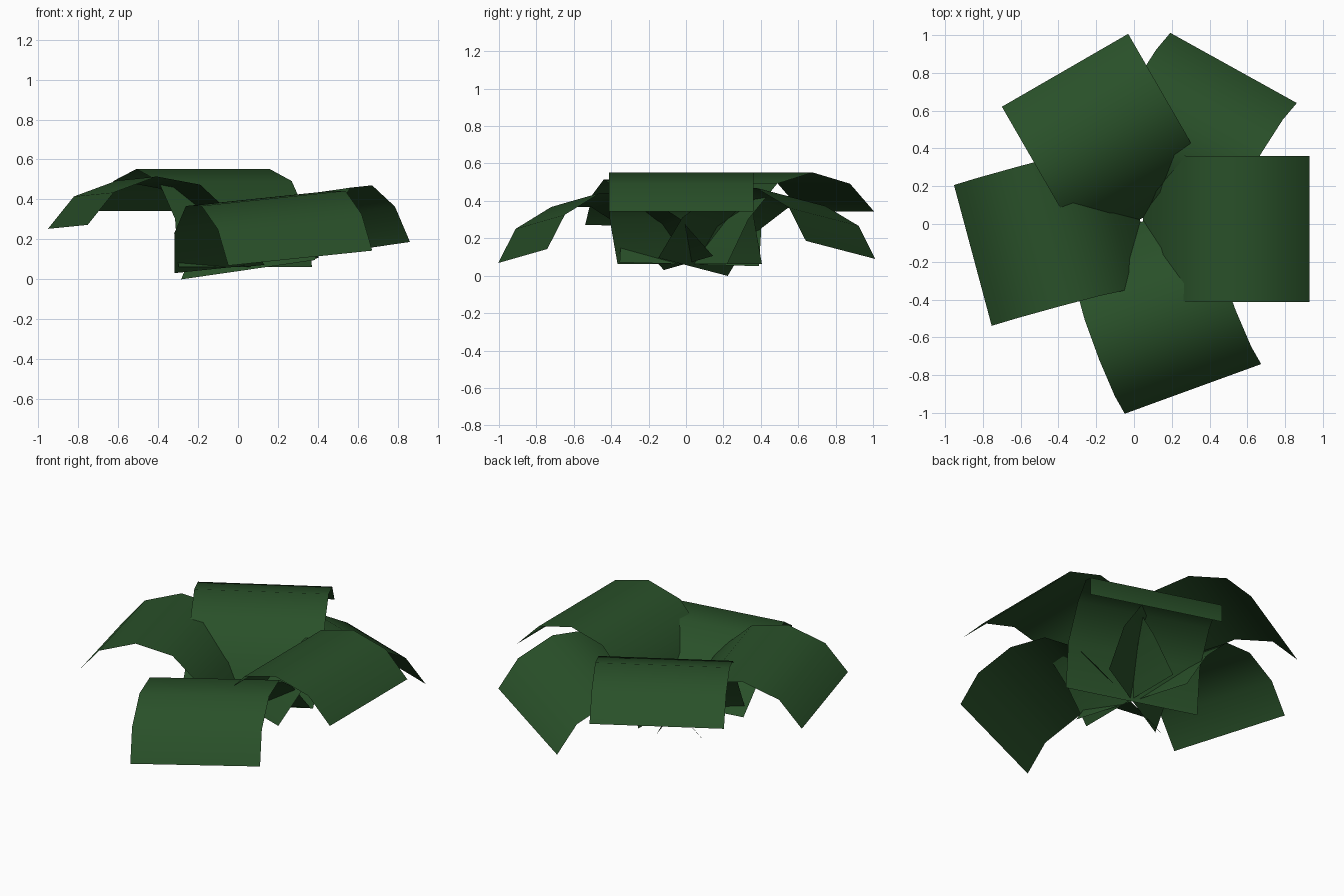
import bpy, bmesh, math
from mathutils import Matrix, Vector

if "Cube" in bpy.data.objects:
    bpy.data.objects.remove(bpy.data.objects["Cube"])

green = bpy.data.materials.new("dark leaf green")
green.diffuse_color = (0.022, 0.08, 0.022, 1)
green.use_nodes = True
green.node_tree.nodes["Principled BSDF"].inputs["Base Color"].default_value = green.diffuse_color

HALF_WIDTH = 0.386
# arching leaf profile: outward, sideways, up
PROFILE = [(0.008, 0.0, 0.0), (0.115, -0.042, 0.24), (0.29, -0.046, 0.43),
           (0.51, -0.046, 0.49), (0.74, -0.046, 0.43), (0.89, -0.046, 0.28)]


def leaf(name, heading, pitch, roll, base_z, shift=0.0):
    """One broad curved leaf sheet, tilted and turned about the plant centre."""
    m = (Matrix.Translation((0.04, 0.02, base_z))
         @ Matrix.Rotation(math.radians(heading), 4, 'Z')
         @ Matrix.Translation((shift, 0, 0))
         @ Matrix.Rotation(math.radians(roll), 4, 'X')
         @ Matrix.Rotation(math.radians(pitch), 4, 'Y'))
    bm = bmesh.new()
    rows = [[bm.verts.new(m @ Vector((u, v + s * HALF_WIDTH, z))) for s in (-1, 1)]
            for u, v, z in PROFILE]
    for a, b in zip(rows, rows[1:]):
        bm.faces.new((a[0], b[0], b[1], a[1])).smooth = True
    mesh = bpy.data.meshes.new(name)
    bm.to_mesh(mesh)
    bm.free()
    mesh.materials.append(green)
    bpy.context.collection.objects.link(bpy.data.objects.new(name, mesh))


# five leaves around the centre
leaf("leaf_right", 0, 0, 0, 0.062)
leaf("leaf_back_right", 61, 12.3, -7.2, 0.049, 0.012)
leaf("leaf_back_left", 120, 0, 0, 0.062)
leaf("leaf_left", 195, 5, 1.5, 0.062)
leaf("leaf_front", 290, 15, 5.6, 0.07)
